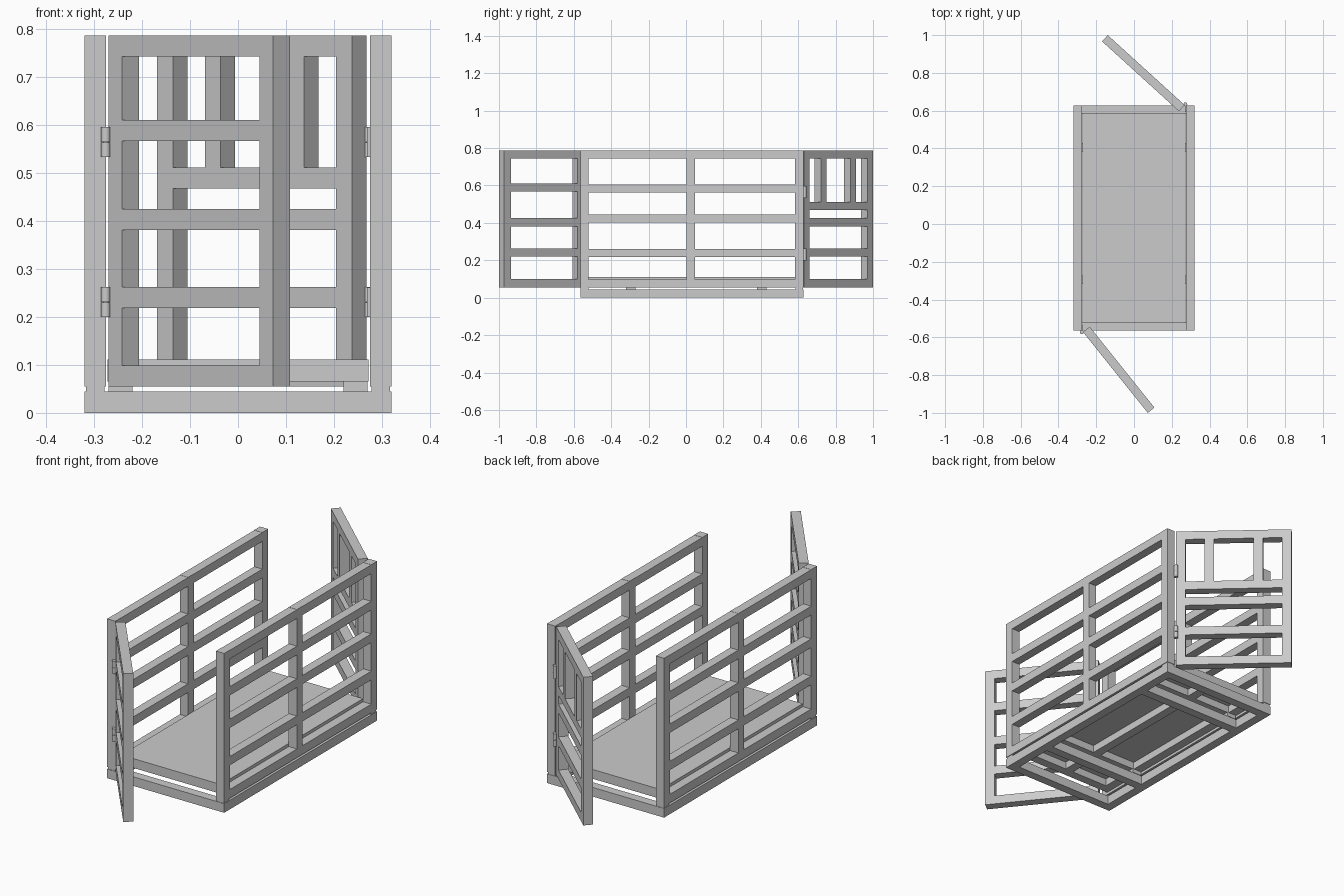
import bpy, bmesh, math
from mathutils import Matrix, Vector

if "Cube" in bpy.data.objects:
    bpy.data.objects.remove(bpy.data.objects["Cube"])

T = 0.045            # square tube size
Y0, Y1 = -0.565, 0.628
XO = 0.32            # outer half width


def build(name, boxes, matrix=Matrix()):
    """One object from a list of (x0, x1, y0, y1, z0, z1) boxes."""
    bm = bmesh.new()
    for x0, x1, y0, y1, z0, z1 in boxes:
        m = Matrix.Translation(((x0 + x1) / 2, (y0 + y1) / 2, (z0 + z1) / 2))
        m = m @ Matrix.Diagonal((x1 - x0, y1 - y0, z1 - z0, 1))
        bmesh.ops.create_cube(bm, size=1, matrix=m)
    me = bpy.data.meshes.new(name)
    bm.to_mesh(me)
    bm.free()
    ob = bpy.data.objects.new(name, me)
    ob.matrix_world = matrix
    bpy.context.collection.objects.link(ob)
    return ob


# Ground frame with two cross bars
XI = XO - T
base = [(-XO, -XI, Y0, Y1, 0, T), (XI, XO, Y0, Y1, 0, T),
        (-XI, XI, Y0, Y0 + T, 0, T), (-XI, XI, Y1 - T, Y1, 0, T)]
base += [(-XI, XI, y - T / 2, y + T / 2, 0, T) for y in (-0.295, 0.405)]
build("base_frame", base)

# Load blocks between the ground frame and the deck
build("load_blocks", [(x - 0.025, x + 0.025, y - 0.025, y + 0.025, T, 0.066)
                      for x in (-0.245, 0.245) for y in (-0.295, 0.405)])

# Deck plate and its tube frame
DX, D0, D1 = 0.272, -0.523, 0.588
build("deck_plate", [(-DX, DX, D0, D1, 0.102, 0.111)])
ribs = [(s - T / 2, s + T / 2, D0 + T, D1 - T, 0.065, 0.102)
        for s in (-DX + T / 2, 0, DX - T / 2)]
ribs += [(-DX, DX, y, y + T, 0.065, 0.102) for y in (D0, D1 - T)]
for y in (-0.295, 0.405):
    for x in (-DX + T, T / 2):
        ribs.append((x, x + DX - 1.5 * T, y - T / 2, y + T / 2, 0.065, 0.102))
build("deck_frame", ribs)

# Side panels: three posts, five rails, short spacers at the corners
rail_z = (0.055, 0.218, 0.402, 0.563, 0.743)
for side, x in (("left", -XO), ("right", XI)):
    posts = (Y0, 0.003, Y1 - T)
    boxes = [(x, x + T, y, y + T, 0.055, 0.787) for y in posts]
    for z in rail_z:
        for a, b in zip(posts, posts[1:]):
            boxes.append((x, x + T, a + T, b, z, z + 0.043))
    build(side + "_panel", boxes)
    build(side + "_spacers", [(x + 0.003, x + T - 0.003, y, y + T - 0.004, T, 0.055)
                              for y in (Y0 + 0.002, Y1 - T + 0.002)])


def door(name, start, end, rails, bars):
    """Swung gate: local x runs along the door, +y goes into its thickness."""
    d = Vector(end) - Vector(start)
    L = d.length
    m = Matrix.Translation((*start, 0)) @ Matrix.Rotation(math.atan2(d.y, d.x), 4, 'Z')
    boxes = [(x, x + T, 0, T, 0.055, 0.787) for x in (0, L - T)]
    boxes += [(T, L - T, 0, T, z, z + 0.044) for z in rails]
    boxes += [(x, x + T, 0, T, 0.512, 0.743) for x in bars]
    build(name, boxes, m)


# Local origin is the outer hinge-side corner of each gate
door("front_door", (-0.270, -0.572), (0.073, -1.0),
     (0.055, 0.219, 0.381, 0.567, 0.743), ())
door("rear_door", (0.268, 0.630), (-0.139, 1.0),
     (0.055, 0.219, 0.381, 0.468, 0.743), (0.135, 0.370))


# Hinges: two stacked knuckles with a pin and a small leaf
def hinge(name, x, y, z, inward):
    bm = bmesh.new()
    for zc, r, h in ((z - 0.016, 0.01, 0.031), (z + 0.016, 0.01, 0.031), (z, 0.006, 0.062)):
        bmesh.ops.create_cone(bm, cap_ends=True, segments=20, radius1=r, radius2=r,
                              depth=h, matrix=Matrix.Translation((x, y, zc)))
    m = Matrix.Translation((x, y + inward * 0.02, z)) @ Matrix.Diagonal((0.006, 0.04, 0.062, 1))
    bmesh.ops.create_cube(bm, size=1, matrix=m)
    me = bpy.data.meshes.new(name)
    bm.to_mesh(me)
    bm.free()
    ob = bpy.data.objects.new(name, me)
    bpy.context.collection.objects.link(ob)
    bpy.context.view_layer.objects.active = ob
    ob.select_set(True)
    bpy.ops.object.shade_smooth_by_angle(angle=math.radians(35))
    ob.select_set(False)


for label, z in (("lower", 0.231), ("upper", 0.565)):
    hinge("front_hinge_" + label, -0.276, -0.573, z, 1)
    hinge("rear_hinge_" + label, 0.272, 0.634, z, -1)
